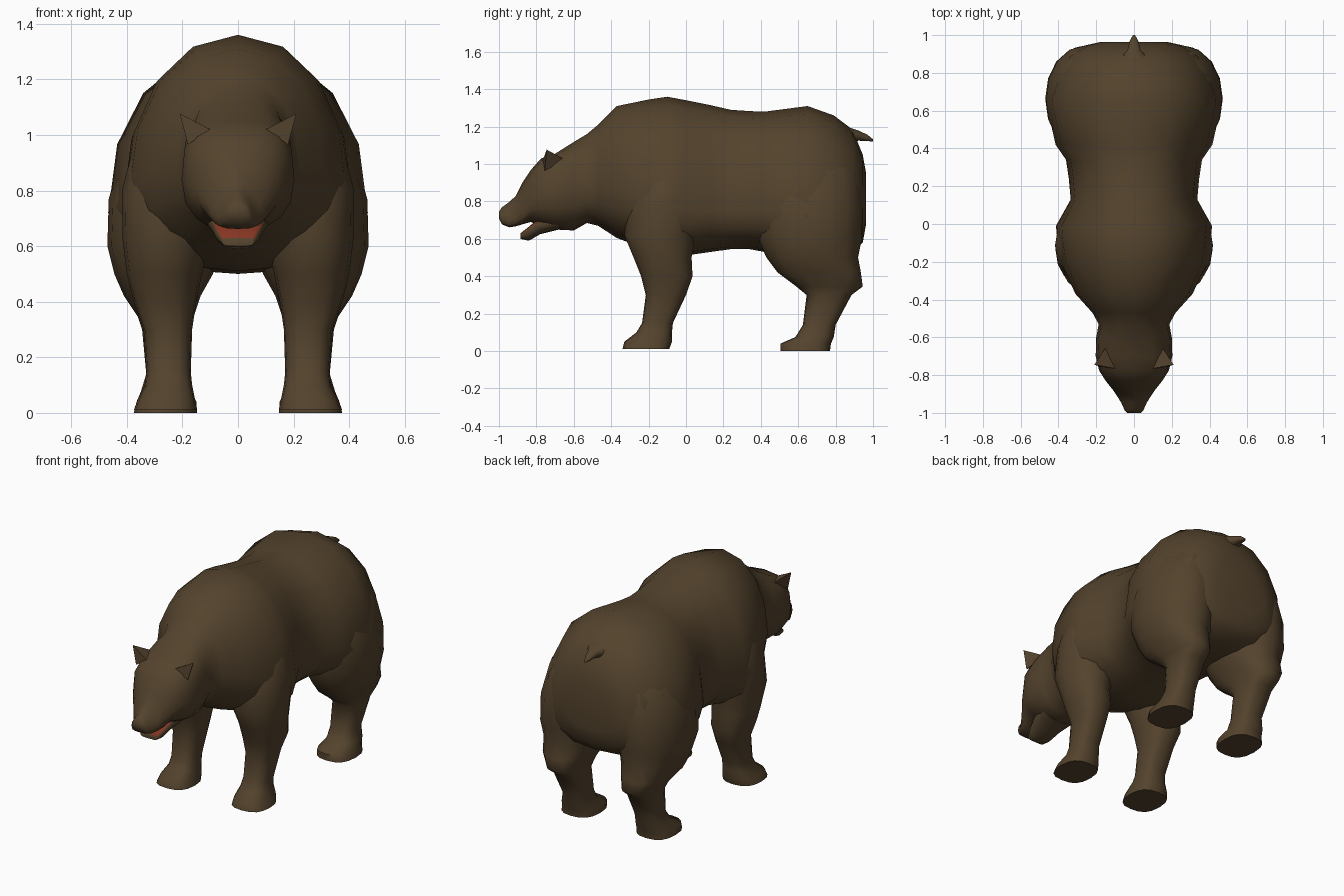
import bpy, bmesh, math

SIDES = 16


def material(name, rgb):
    m = bpy.data.materials.new(name)
    m.diffuse_color = (*rgb, 1.0)
    return m


FUR = material("brown_fur", (0.088, 0.056, 0.026))
RED = material("mouth_red", (0.235, 0.036, 0.016))


def finish(name, bm, mirror=False, angle=60):
    bmesh.ops.recalc_face_normals(bm, faces=bm.faces)
    mesh = bpy.data.meshes.new(name)
    bm.to_mesh(mesh)
    bm.free()
    mesh.materials.append(FUR)
    ob = bpy.data.objects.new(name, mesh)
    bpy.context.collection.objects.link(ob)
    bpy.ops.object.select_all(action='DESELECT')
    ob.select_set(True)
    bpy.context.view_layer.objects.active = ob
    bpy.ops.object.shade_smooth_by_angle(angle=math.radians(angle))
    if mirror:
        ob.modifiers.new("Mirror", 'MIRROR')
    return ob


def rounded(e):
    """Unit superellipse points, exponent e."""
    pts = []
    for i in range(SIDES):
        a = 2 * math.pi * i / SIDES
        c, s = math.cos(a), math.sin(a)
        pts.append((math.copysign(abs(c) ** (2 / e), c),
                    math.copysign(abs(s) ** (2 / e), s)))
    return pts


def loft(name, rings, mirror=False):
    """Skin a list of point rings and close both ends."""
    bm = bmesh.new()
    vs = [[bm.verts.new(p) for p in ring] for ring in rings]
    for a, b in zip(vs, vs[1:]):
        for i in range(SIDES):
            j = (i + 1) % SIDES
            bm.faces.new((a[i], a[j], b[j], b[i]))
    bm.faces.new(vs[0])
    bm.faces.new(vs[-1])
    return finish(name, bm, mirror)


def along_y(name, stations):
    """Stations: y, bottom, top, height of widest point, half width, upper exponent."""
    rings = []
    for y, zb, zt, zm, w, e in stations:
        upper, lower = rounded(e), rounded(3.6 if y < -0.86 else 2.3)
        rings.append([(u * w, y, zm + v * ((zt - zm) if v > 0 else (zm - zb)))
                      for u, v in upper[:SIDES // 2 + 1] + lower[SIDES // 2 + 1:]])
    return loft(name, rings)


def leg(name, stations):
    """Stations: z, inner x, outer x, front y, back y."""
    rings = []
    for z, x0, x1, y0, y1 in stations:
        e = 2.6 if z < 0.45 else 2.05
        rings.append([((x0 + x1) / 2 + u * (x1 - x0) / 2,
                       (y0 + y1) / 2 + v * (y1 - y0) / 2, z)
                      for u, v in rounded(e)])
    return loft(name, rings, mirror=True)


# One continuous skin: muzzle, brow, skull, neck
head = [
    (-1.0, 0.71, 0.745, 0.727, 0.035, 2.1),
    (-0.985, 0.678, 0.768, 0.71, 0.05, 1.9),
    (-0.945, 0.662, 0.797, 0.70, 0.068, 1.5),
    (-0.91, 0.667, 0.83, 0.715, 0.09, 1.5),
    (-0.875, 0.678, 0.90, 0.76, 0.114, 1.9),
    (-0.83, 0.69, 0.968, 0.80, 0.15, 2.5),
    (-0.775, 0.67, 1.03, 0.83, 0.185, 2.9),
    (-0.70, 0.65, 1.055, 0.84, 0.203, 2.9),
    (-0.60, 0.645, 1.118, 0.86, 0.20, 2.5),
    (-0.53, 0.685, 1.16, 0.89, 0.187, 2.3),
]
# Shoulder hump, waist, hips, rump
torso = [
    (-0.47, 0.67, 1.21, 0.90, 0.22, 2.1),
    (-0.37, 0.605, 1.31, 0.87, 0.31, 2.1),
    (-0.20, 0.54, 1.345, 0.80, 0.39, 2.1),
    (-0.10, 0.51, 1.36, 0.77, 0.405, 2.1),
    (-0.01, 0.51, 1.343, 0.75, 0.413, 2.1),
    (0.13, 0.53, 1.315, 0.75, 0.335, 2.3),
    (0.24, 0.545, 1.29, 0.75, 0.345, 2.3),
    (0.34, 0.545, 1.283, 0.75, 0.36, 2.2),
    (0.42, 0.53, 1.28, 0.75, 0.415, 2.15),
    (0.65, 0.50, 1.31, 0.72, 0.467, 2.2),
    (0.79, 0.50, 1.26, 0.71, 0.42, 2.2),
    (0.89, 0.53, 1.185, 0.72, 0.36, 2.2),
    (0.945, 0.58, 1.05, 0.76, 0.26, 2.2),
    (0.963, 0.68, 0.95, 0.80, 0.18, 2.2),
]
along_y("body", head + torso)

# Legs, from sole up into the shoulder or haunch
leg("front_leg", [
    (0.01, 0.147, 0.375, -0.34, -0.09),
    (0.05, 0.155, 0.36, -0.33, -0.075),
    (0.10, 0.165, 0.335, -0.265, -0.075),
    (0.15, 0.17, 0.33, -0.235, -0.07),
    (0.30, 0.165, 0.34, -0.215, 0.0),
    (0.40, 0.15, 0.375, -0.24, 0.035),
    (0.50, 0.13, 0.40, -0.28, 0.03),
    (0.62, 0.10, 0.415, -0.33, 0.05),
    (0.80, 0.07, 0.418, -0.31, 0.085),
    (0.98, 0.05, 0.37, -0.26, 0.06),
    (1.12, 0.05, 0.25, -0.18, 0.0),
])
leg("hind_leg", [
    (0.0, 0.147, 0.375, 0.505, 0.77),
    (0.04, 0.15, 0.365, 0.505, 0.775),
    (0.075, 0.165, 0.35, 0.585, 0.79),
    (0.14, 0.17, 0.33, 0.625, 0.80),
    (0.30, 0.165, 0.345, 0.645, 0.885),
    (0.345, 0.16, 0.36, 0.59, 0.945),
    (0.42, 0.135, 0.41, 0.49, 0.935),
    (0.50, 0.09, 0.445, 0.43, 0.92),
    (0.60, 0.06, 0.47, 0.385, 0.94),
    (0.77, 0.05, 0.465, 0.37, 0.945),
    (0.96, 0.04, 0.41, 0.40, 0.92),
    (1.10, 0.04, 0.29, 0.48, 0.84),
])

# Open lower jaw, red on its inner upper side
jaw = along_y("lower_jaw", [
    (-0.68, 0.65, 0.77, 0.70, 0.12, 3),
    (-0.78, 0.625, 0.715, 0.675, 0.098, 3.5),
    (-0.84, 0.59, 0.665, 0.645, 0.08, 4),
    (-0.885, 0.60, 0.63, 0.617, 0.058, 4),
])
jaw.data.materials.append(RED)
for face in jaw.data.polygons:
    if face.normal.z > 0.4:
        face.material_index = 1

# Pointed ears
bm = bmesh.new()
front_in, front_out, back, tip = [bm.verts.new(p) for p in (
    (0.10, -0.765, 1.02), (0.18, -0.755, 0.965),
    (0.14, -0.64, 1.02), (0.21, -0.745, 1.077))]
for tri in ((front_in, front_out, tip), (front_out, back, tip),
            (back, front_in, tip), (front_in, back, front_out)):
    bm.faces.new(tri)
finish("ear", bm, mirror=True, angle=70)

# Stub tail
along_y("tail", [
    (0.86, 1.09, 1.20, 1.15, 0.09, 2),
    (0.92, 1.125, 1.18, 1.155, 0.035, 2),
    (0.97, 1.123, 1.157, 1.14, 0.022, 2),
    (1.0, 1.12, 1.132, 1.126, 0.006, 2),
])
